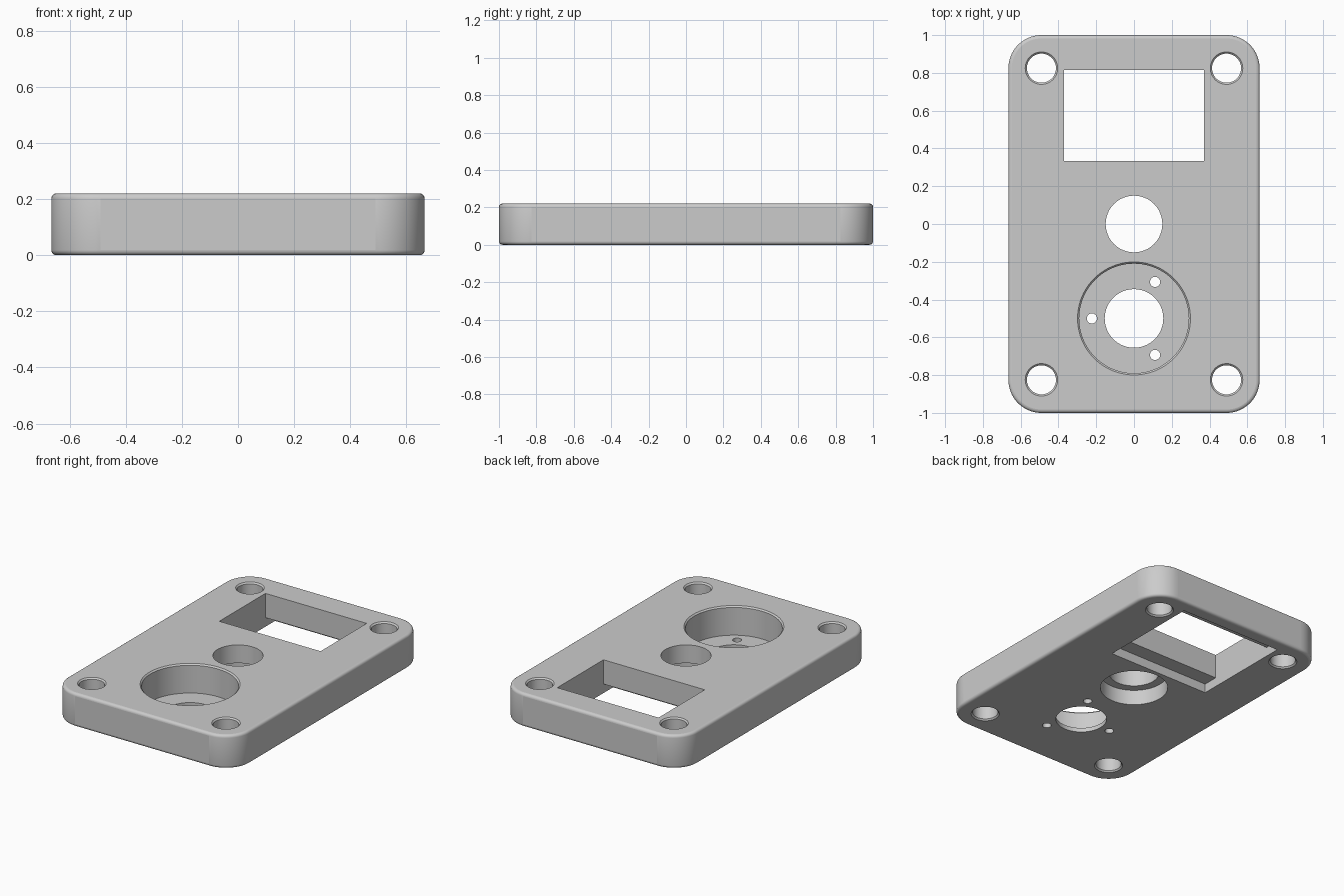
import bpy, bmesh
from math import radians, cos, sin, tau
from mathutils import Matrix

default = bpy.data.objects.get("Cube")
if default:
    bpy.data.objects.remove(default, do_unlink=True)

WIDTH, LENGTH, HEIGHT = 1.33, 2.0, 0.22
CORNER, FILLET, LIP = 0.175, 0.018, 0.009
OVER = 0.05          # how far cutters stick out of the plate

grey = bpy.data.materials.new("plain grey")
grey.use_nodes = True
grey.diffuse_color = (0.6, 0.6, 0.6, 1)
grey.node_tree.nodes["Principled BSDF"].inputs["Base Color"].default_value = (0.6, 0.6, 0.6, 1)


def make_object(name, bm):
    bmesh.ops.recalc_face_normals(bm, faces=bm.faces)
    mesh = bpy.data.meshes.new(name)
    bm.to_mesh(mesh)
    bm.free()
    mesh.materials.append(grey)
    obj = bpy.data.objects.new(name, mesh)
    bpy.context.collection.objects.link(obj)
    return obj


def add_box(bm, x, y, z):
    """Box from three (low, high) ranges."""
    size = [b - a for a, b in (x, y, z)]
    mid = [(a + b) / 2 for a, b in (x, y, z)]
    bmesh.ops.create_cube(bm, size=1, matrix=Matrix.Translation(mid) @ Matrix.Diagonal((*size, 1)))


def round_cutter(name, x, y, profile, sides=64):
    """Turned solid from (radius, height) points, bottom to top."""
    bm = bmesh.new()
    rings = [[bm.verts.new((x + r * cos(tau * i / sides), y + r * sin(tau * i / sides), z))
              for i in range(sides)] for r, z in profile]
    for low, high in zip(rings, rings[1:]):
        for i in range(sides):
            j = (i + 1) % sides
            bm.faces.new((low[i], low[j], high[j], high[i]))
    bm.faces.new(rings[0][::-1])
    bm.faces.new(rings[-1])
    return make_object(name, bm)


def box_cutter(name, *ranges):
    bm = bmesh.new()
    add_box(bm, *ranges)
    return make_object(name, bm)


# Plate with rounded corners and softened rims
bm = bmesh.new()
add_box(bm, (-WIDTH / 2, WIDTH / 2), (-LENGTH / 2, LENGTH / 2), (0, HEIGHT))
uprights = [e for e in bm.edges if abs(e.verts[0].co.z - e.verts[1].co.z) > 0.1]
bmesh.ops.bevel(bm, geom=uprights, offset=CORNER, segments=16, profile=0.5, affect='EDGES')
rims = [e for e in bm.edges if abs(e.verts[0].co.z - e.verts[1].co.z) < 0.001]
bmesh.ops.bevel(bm, geom=rims, offset=FILLET, segments=4, profile=0.5, affect='EDGES')
plate = make_object("mounting_plate", bm)

cutters = []
BELOW, ABOVE = -OVER, HEIGHT + OVER

# Corner screw holes with eased rims
r = 0.077
for sx in (-1, 1):
    for sy in (-1, 1):
        cutters.append(round_cutter("screw_hole_cutter", sx * 0.49, sy * 0.825, [
            (r + LIP, BELOW), (r + LIP, 0), (r, LIP),
            (r, HEIGHT - LIP), (r + LIP, HEIGHT), (r + LIP, ABOVE)], 48))

# Middle hole, wider from below
cutters.append(round_cutter("middle_hole_cutter", 0, 0, [
    (0.205, BELOW), (0.205, 0.1), (0.15, 0.1), (0.15, ABOVE)]))

# Deep round pocket with a centre hole and three pin holes in its thin floor
FLOOR, POCKET_Y = 0.028, -0.5
cutters.append(round_cutter("pocket_cutter", 0, POCKET_Y, [
    (0.155, BELOW), (0.155, FLOOR), (0.29, FLOOR), (0.29, HEIGHT - LIP),
    (0.29 + LIP, HEIGHT), (0.29 + LIP, ABOVE)], 80))
for k in range(3):
    a = radians(60 + 120 * k)
    cutters.append(round_cutter("pin_hole_cutter", 0.223 * cos(a), POCKET_Y + 0.223 * sin(a),
                                [(0.027, BELOW), (0.027, FLOOR + OVER)], 24))

# Rectangular window and the longer recess beneath it
cutters.append(box_cutter("window_cutter", (-0.37, 0.37), (0.333, 0.815), (0.03, ABOVE)))
cutters.append(box_cutter("window_recess_cutter", (-0.37, 0.37), (0.233, 0.915), (BELOW, 0.06)))

# Cut everything out of the plate
bpy.ops.object.select_all(action='DESELECT')
bpy.context.view_layer.objects.active = plate
plate.select_set(True)
for cutter in cutters:
    cutter.hide_render = True
    mod = plate.modifiers.new("cut", 'BOOLEAN')
    mod.operation, mod.solver, mod.object = 'DIFFERENCE', 'EXACT', cutter
    bpy.ops.object.modifier_apply(modifier=mod.name)
for cutter in cutters:
    bpy.data.objects.remove(cutter, do_unlink=True)

# Smooth the curved walls, keep the large planes flat
bpy.ops.object.shade_smooth_by_angle(angle=radians(30))
for face in plate.data.polygons:
    if abs(face.normal.z) > 0.99 or face.area > 0.05:
        face.use_smooth = False
